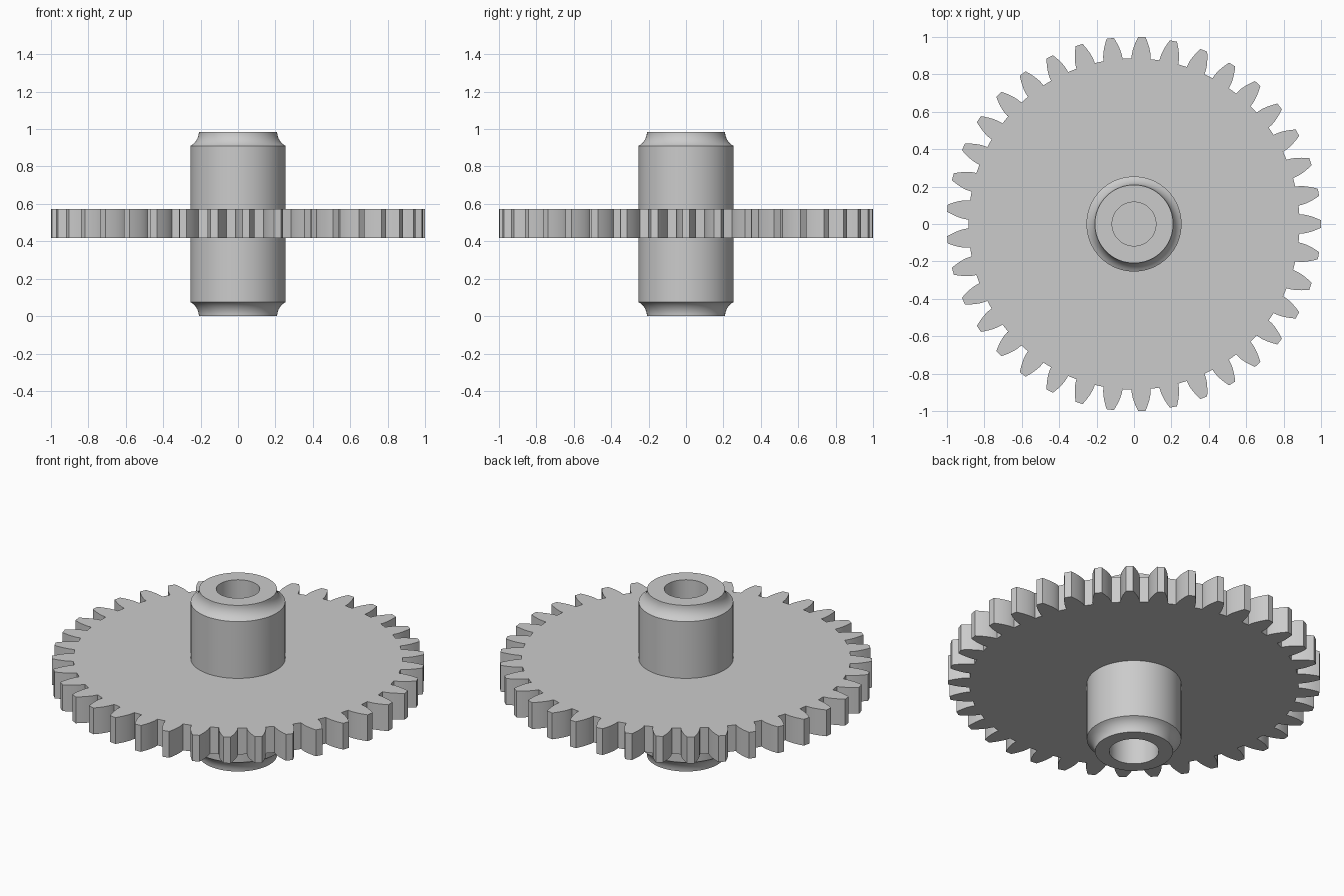
import bpy, bmesh, math
from mathutils import Matrix, Vector

cube = bpy.data.objects.get("Cube")
if cube:
    bpy.data.objects.remove(cube, do_unlink=True)

TEETH = 37
MODULE = 2 / (TEETH + 2)          # tip radius of 1
PITCH_R = MODULE * TEETH / 2
ROOT_R = MODULE * (TEETH - 2.5) / 2
BASE_R = PITCH_R * math.cos(math.radians(20))
DISC_LOW, DISC_HIGH, HEIGHT = 0.417, 0.573, 0.985

grey = bpy.data.materials.new("plain grey")
grey.use_nodes = True
colour = (0.6, 0.6, 0.6, 1)
grey.diffuse_color = colour
grey.node_tree.nodes["Principled BSDF"].inputs["Base Color"].default_value = colour


def finish(name, bm):
    bmesh.ops.recalc_face_normals(bm, faces=bm.faces)
    mesh = bpy.data.meshes.new(name)
    bm.to_mesh(mesh)
    bm.free()
    mesh.materials.append(grey)
    obj = bpy.data.objects.new(name, mesh)
    bpy.context.collection.objects.link(obj)
    bpy.ops.object.select_all(action='DESELECT')
    obj.select_set(True)
    bpy.context.view_layer.objects.active = obj
    bpy.ops.object.shade_smooth_by_angle(angle=math.radians(25))
    return obj


def involute(angle):
    return math.tan(angle) - angle


def half_angle(r):
    """Half the angular width of a tooth at radius r."""
    roll = math.acos(min(1, BASE_R / r))
    return math.pi / (2 * TEETH) + involute(math.radians(20)) - involute(roll)


# Toothed disc: one involute tooth repeated round the rim, then extruded
radii = [ROOT_R] + [BASE_R + (1 - BASE_R) * i / 6 for i in range(7)]
flank = [(r, half_angle(max(r, BASE_R))) for r in radii]
tooth = [(r, -a) for r, a in flank] + [(r, a) for r, a in reversed(flank)]
bm = bmesh.new()
rim = []
for k in range(TEETH):
    turn = 2 * math.pi * k / TEETH
    rim += [bm.verts.new((r * math.cos(a + turn), r * math.sin(a + turn), DISC_LOW))
            for r, a in tooth]
face = bm.faces.new(rim)
extruded = bmesh.ops.extrude_face_region(bm, geom=[face], use_keep_orig=True)
bmesh.ops.translate(bm, vec=(0, 0, DISC_HIGH - DISC_LOW),
                    verts=[g for g in extruded["geom"] if isinstance(g, bmesh.types.BMVert)])
finish("toothed_disc", bm)


# Hubs: hollow collars with a hollowed shoulder, turned round the axle
def hub(name, start, end, bore):
    way = 1 if end > start else -1
    profile = [(0.254, start)]
    for i in range(8):
        a = math.radians(62) * (1 - i / 7)
        profile.append((0.209 + 0.085 * (1 - math.cos(a)), end - way * 0.085 * math.sin(a)))
    profile += [(bore, end), (bore, start)]
    bm = bmesh.new()
    verts = [bm.verts.new((r, 0, z)) for r, z in profile]
    edges = [bm.edges.new(pair) for pair in zip(verts, verts[1:])]
    bmesh.ops.spin(bm, geom=verts + edges, cent=(0, 0, 0), axis=(0, 0, 1),
                   angle=2 * math.pi, steps=72, use_merge=True)
    bmesh.ops.remove_doubles(bm, verts=bm.verts, dist=0.0001)
    obj = finish(name, bm)
    # Outer wall must face outward even though the collar is open at the disc
    wall = max(obj.data.polygons, key=lambda p: p.center.xy.length)
    if wall.normal.xy.dot(wall.center.xy) < 0:
        obj.data.flip_normals()


hub("upper_hub", DISC_HIGH, HEIGHT, 0.117)
hub("lower_hub", DISC_LOW, 0.0, 0.133)
